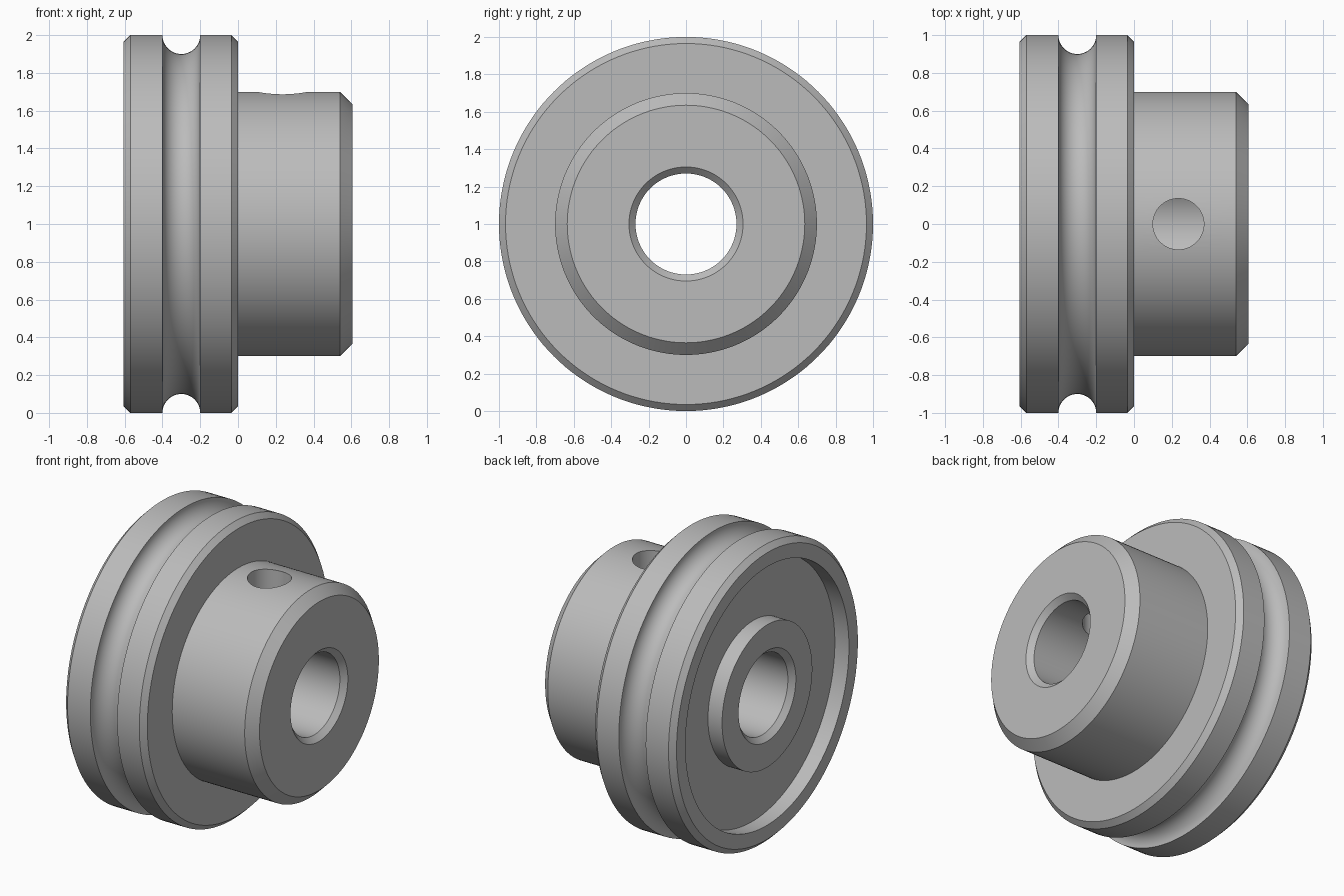
import bpy, bmesh, math
from mathutils import Vector

cube = bpy.data.objects.get("Cube")
if cube:
    bpy.data.objects.remove(cube, do_unlink=True)

AXIS_Z = 1.0            # height of the turning axis
END = 0.605             # half of the overall width
BORE, BORE_EDGE = 0.27, 0.305
GROOVE_X, GROOVE_R = -0.3, 0.1

metal = bpy.data.materials.new("grey metal")
metal.use_nodes = True
grey = (0.5, 0.5, 0.5, 1)
metal.diffuse_color = grey
metal.node_tree.nodes["Principled BSDF"].inputs["Base Color"].default_value = grey


def lathe(name, profile, steps=144):
    """Spin a closed (x, radius) outline around the x axis."""
    bm = bmesh.new()
    verts = [bm.verts.new((x, 0, r)) for x, r in profile]
    edges = [bm.edges.new((a, b)) for a, b in zip(verts, verts[1:] + verts[:1])]
    bmesh.ops.spin(bm, geom=verts + edges, cent=(0, 0, 0), axis=(1, 0, 0),
                   angle=math.tau, steps=steps, use_merge=True)
    bmesh.ops.remove_doubles(bm, verts=bm.verts, dist=1e-5)
    bmesh.ops.recalc_face_normals(bm, faces=bm.faces)
    bmesh.ops.translate(bm, verts=bm.verts, vec=Vector((0, 0, AXIS_Z)))
    mesh = bpy.data.meshes.new(name)
    bm.to_mesh(mesh)
    bm.free()
    mesh.materials.append(metal)
    obj = bpy.data.objects.new(name, mesh)
    bpy.context.collection.objects.link(obj)
    return obj


# Half-round groove in the rim
groove = []
for i in range(21):
    a = math.pi * i / 20
    groove.append((GROOVE_X - GROOVE_R * math.cos(a), 1 - GROOVE_R * math.sin(a)))

# Recessed back face, grooved rim, stepped hub and chamfered bore
profile = [
    (-END + 0.035, BORE), (-END, BORE_EDGE),
    (-END, 0.48), (-0.5, 0.48), (-0.5, 0.87), (-END, 0.87),
    (-END, 0.965), (-END + 0.035, 1),
    *groove,
    (-0.035, 1), (0, 0.965), (0, 0.7),
    (END - 0.065, 0.7), (END, 0.635),
    (END, BORE_EDGE), (END - 0.035, BORE),
]
pulley = lathe("grooved_pulley", profile)

# Set screw hole drilled through the top of the hub into the bore
bpy.ops.mesh.primitive_cylinder_add(vertices=64, radius=0.135, depth=0.9,
                                    location=(0.235, 0, AXIS_Z + 0.5))
drill = bpy.context.object
drill.name = "screw_hole_cutter"
drill.hide_render = True
drill.data.materials.append(metal)

cut = pulley.modifiers.new("screw_hole", "BOOLEAN")
cut.operation = "DIFFERENCE"
cut.solver = "EXACT"
cut.object = drill

bpy.ops.object.select_all(action="DESELECT")
pulley.select_set(True)
bpy.context.view_layer.objects.active = pulley
bpy.ops.object.modifier_apply(modifier=cut.name)
bpy.data.objects.remove(drill, do_unlink=True)
bpy.ops.object.shade_smooth_by_angle(angle=math.radians(30))
